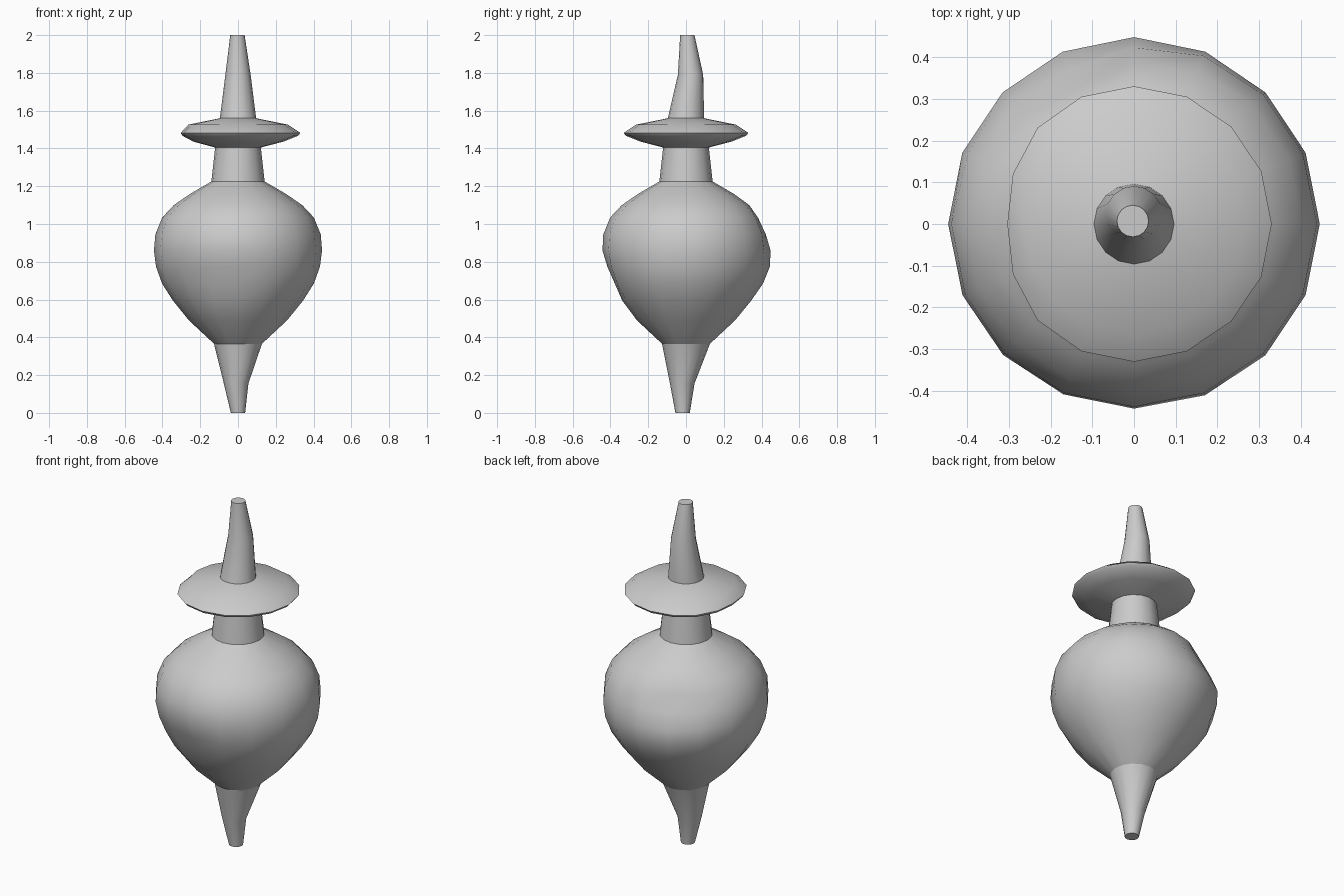
import bpy, bmesh, math

if "Cube" in bpy.data.objects:
    bpy.data.objects.remove(bpy.data.objects["Cube"])

SIDES = 16


def lathe(name, rings, cap_bottom=False, cap_top=False, warp=None):
    """rings: (radius, z, centre_x, centre_y); warp(angle_deg, z) is added to the radius."""
    bm = bmesh.new()
    loops = []
    for ring in rings:
        r, z, cx, cy = (tuple(ring) + (0, 0))[:4]
        loop = []
        for i in range(SIDES):
            a = 2 * math.pi * i / SIDES
            rr = r + (warp(math.degrees(a), z) if warp else 0)
            loop.append(bm.verts.new((cx + rr * math.cos(a), cy + rr * math.sin(a), z)))
        loops.append(loop)
    for lo, hi in zip(loops, loops[1:]):
        for i in range(SIDES):
            j = (i + 1) % SIDES
            bm.faces.new((lo[i], lo[j], hi[j], hi[i]))
    if cap_bottom:
        bm.faces.new(loops[0][::-1])
    if cap_top:
        bm.faces.new(loops[-1])
    mesh = bpy.data.meshes.new(name)
    bm.to_mesh(mesh)
    bm.free()
    obj = bpy.data.objects.new(name, mesh)
    bpy.context.collection.objects.link(obj)
    bpy.ops.object.select_all(action='DESELECT')
    obj.select_set(True)
    bpy.context.view_layer.objects.active = obj
    bpy.ops.object.shade_smooth_by_angle(angle=math.radians(35))
    return obj


def bump(a, z, a0, z0, amp, wa, wz):
    d = (a - a0 + 180) % 360 - 180
    return amp * math.exp(-(d / wa) ** 2 - ((z - z0) / wz) ** 2)


# Shallow dents: upper back-left and lower front-left of the bulb
def bulb_warp(a, z):
    return (bump(a, z, 118, 1.0, -0.06, 30, 0.08)
            + bump(a, z, 105, 0.76, 0.012, 40, 0.1)
            + bump(a, z, 255, 0.71, -0.033, 32, 0.1))


# The flange rim is a little short on its left side
def flange_warp(a, z):
    return bump(a, z, 180, 1.478, -0.027, 32, 0.03)


# Bent pointed foot
lathe("foot_spike", [(0.038, 0.0, 0.0, -0.018), (0.065, 0.155, -0.01, -0.02),
                     (0.127, 0.366)], cap_bottom=True)

# Main bulb
lathe("bulb", [(0.127, 0.366), (0.26, 0.49), (0.345, 0.595), (0.402, 0.685),
               (0.434, 0.775), (0.445, 0.86), (0.438, 0.945), (0.402, 1.034),
               (0.34, 1.10), (0.253, 1.16), (0.141, 1.225)], warp=bulb_warp)

# Tapered neck
lathe("neck", [(0.141, 1.225), (0.121, 1.405)])

# Lens-shaped flange
lathe("flange", [(0.121, 1.405), (0.24, 1.436), (0.318, 1.467), (0.33, 1.482),
                 (0.265, 1.526), (0.096, 1.56)], warp=flange_warp)

# Slightly bent spire
lathe("spire", [(0.096, 1.56), (0.067, 1.79, 0.0, 0.024), (0.038, 2.0, -0.003, 0.007)],
      cap_top=True)
